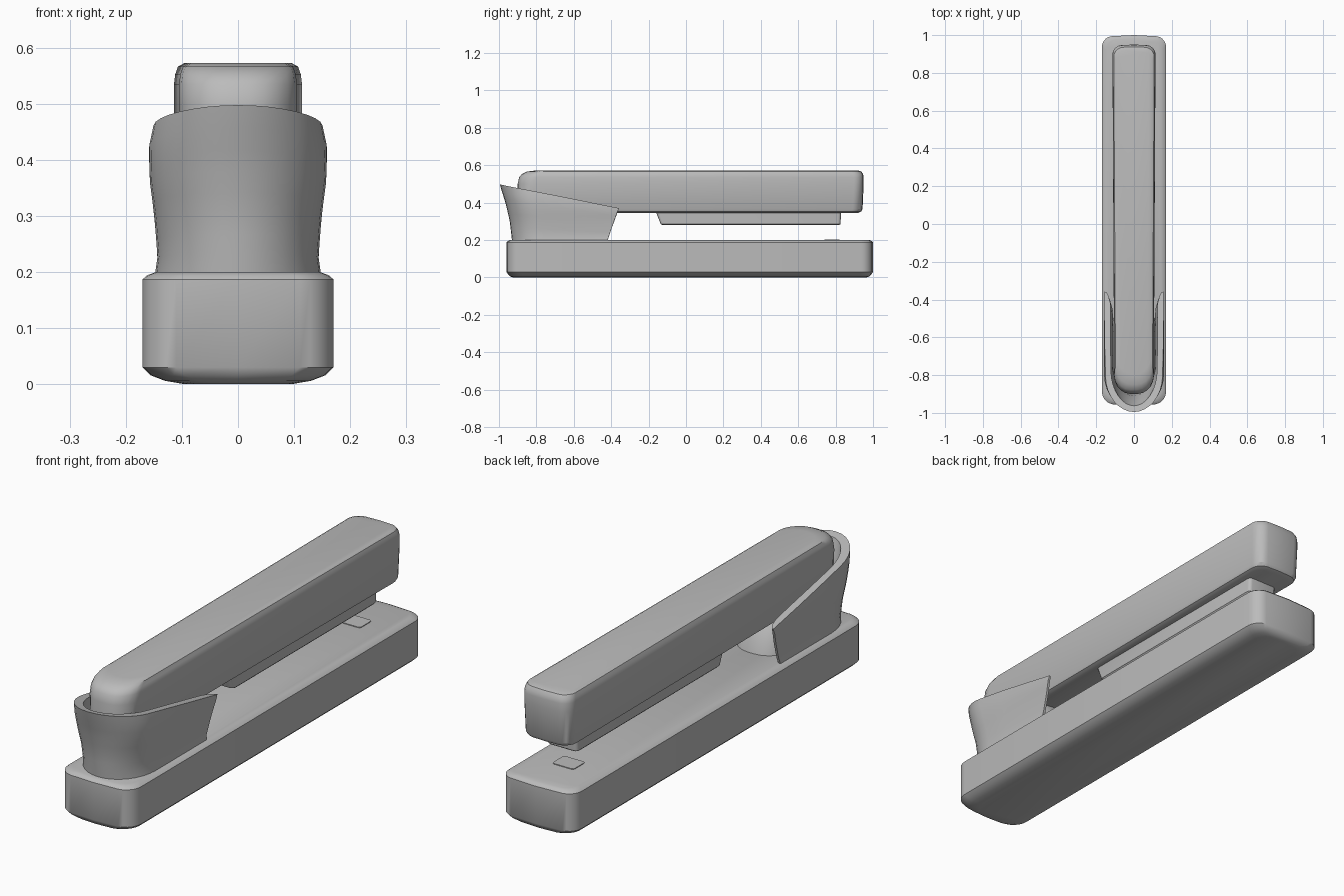
import bpy, bmesh, math

cube = bpy.data.objects.get("Cube")
if cube:
    bpy.data.objects.remove(cube, do_unlink=True)

GREY = (0.5, 0.5, 0.5, 1)
grey = bpy.data.materials.new("plain grey")
grey.diffuse_color = GREY
grey.use_nodes = True
grey.node_tree.nodes["Principled BSDF"].inputs["Base Color"].default_value = GREY


def loft(name, rings):
    """Skin a stack of equal closed rings and cap both ends."""
    bm = bmesh.new()
    rows = [[bm.verts.new(p) for p in ring] for ring in rings]
    n = len(rows[0])
    for a, b in zip(rows, rows[1:]):
        for i in range(n):
            j = (i + 1) % n
            bm.faces.new((a[i], a[j], b[j], b[i]))
    bm.faces.new(rows[0][::-1])
    bm.faces.new(rows[-1])
    bmesh.ops.recalc_face_normals(bm, faces=bm.faces)
    mesh = bpy.data.meshes.new(name)
    bm.to_mesh(mesh)
    bm.free()
    mesh.materials.append(grey)
    obj = bpy.data.objects.new(name, mesh)
    bpy.context.collection.objects.link(obj)
    bpy.ops.object.select_all(action="DESELECT")
    bpy.context.view_layer.objects.active = obj
    obj.select_set(True)
    bpy.ops.object.shade_smooth_by_angle(angle=math.radians(32))
    return obj


def outline(z, front_hw, back_hw, y0, y1, front_r, back_r, bow=0.0, seg=5):
    """Rounded plan outline at height z, with ends bowed outwards."""
    def end(hw, y, r, sign):
        r = min(r, hw * 0.98)
        pts = []
        for i in range(seg + 1):
            a = math.pi / 2 * i / seg
            x = hw - r + r * math.cos(a)
            out = r * math.sin(a) - r - bow * (x / hw) ** 2
            pts.append((x, y + sign * out))
        pts.append((0, y))
        return pts + [(-x, yy) for x, yy in reversed(pts[:-1])]
    ring = end(back_hw, y1, back_r, 1) + end(front_hw, y0, front_r, -1)[::-1]
    return [(x, y, z) for x, y in ring]


def interp(table, t):
    for (a, va), (b, vb) in zip(table, table[1:]):
        if t <= b:
            return va + (vb - va) * max(0, (t - a) / (b - a))
    return table[-1][1]


# Base: height, side inset, end inset
levels = [(0, .075, .035), (.006, .04, .018), (.016, .014, .008), (.03, 0, 0),
          (.187, 0, 0), (.194, .008, .006), (.2, .024, .018)]
loft("base", [outline(z, .17 - dx, .17 - dx, -.96 + dy, 1 - dy, .06, .05, .012)
              for z, dx, dy in levels])

# Upper arm: height, side inset, front inset, back inset
levels = [(.345, .022, .03, .03), (.352, .008, .012, .014), (.365, .003, 0, .006),
          (.5, 0, 0, 0), (.535, 0, .008, 0), (.552, .002, .022, .003),
          (.566, .007, .05, .012), (.572, .018, .1, .03)]
loft("upper_arm", [outline(z, .105 - d, .114 - d, -.9 + f, .95 - b, .085, .045, .008)
                   for z, d, f, b in levels])

# Staple magazine with a sloping front end
levels = [(.28, .066, -.125, .82), (.285, .07, -.135, .826), (.36, .07, -.165, .83)]
loft("magazine", [outline(z, w, w, y0, y1, .015, .015, 0, 3)
                  for z, w, y0, y1 in levels])

# Rounded pivot block inside the collar
levels = [(.19, .115, -.43), (.24, .112, -.445), (.3, .105, -.48), (.36, .095, -.53)]
loft("pivot_block", [outline(z, w, w, -.88, y1, .09, .1) for z, w, y1 in levels])

# Anvil plate near the back of the base
loft("anvil_plate", [outline(z, .05, .05, .74, .82, .01, .01, 0, 2)
                     for z in (.197, .203)])

# Collar: flared U-shaped wall, open at the back
WIDTH = [(.195, .148), (.22, .143), (.3, .149), (.36, .157), (.42, .159),
         (.46, .153), (.5, .148)]
FRONT = [(.195, -.93), (.3, -.942), (.4, -.965), (.5, -.998)]
RIM = [(-1, .498), (-.95, .487), (-.9, .477), (-.7, .439), (-.36, .37)]
ROUND = .17  # depth of the curved front
STEPS = 8


def wall_point(angle, along, v, t):
    """Point on the wall: angle goes round the front, along runs to the back."""
    z = .35
    for _ in range(4):
        yf, hw = interp(FRONT, z) + t, interp(WIDTH, z) - t
        y = yf + ROUND - ROUND * math.cos(angle)
        back = -.42 + .06 * max(0, (z - .2) / .17)
        y += along * (back - y)
        z = .195 + v * (interp(RIM, y) - .195)
    return hw * math.sin(angle), y, z


def section(angle, along, t):
    vs = [i / STEPS for i in range(STEPS + 1)]
    outer = [wall_point(angle, along, v, 0) for v in vs]
    inner = [wall_point(angle, along, v, t) for v in reversed(vs)]
    # Soften the outer lip of the rim
    x, y, z = outer[-1]
    outer[-1] = (x * .985, y + .002, z)
    return outer + inner


half = [section(math.pi / 2 * i / 8, 0, .032) for i in range(9)]
half += [section(math.pi / 2, s, t)
         for s, t in ((.3, .034), (.6, .034), (.85, .032), (.95, .022), (1, .01))]
mirrored = [[(-x, y, z) for x, y, z in ring] for ring in reversed(half[1:])]
loft("collar", mirrored + half)
